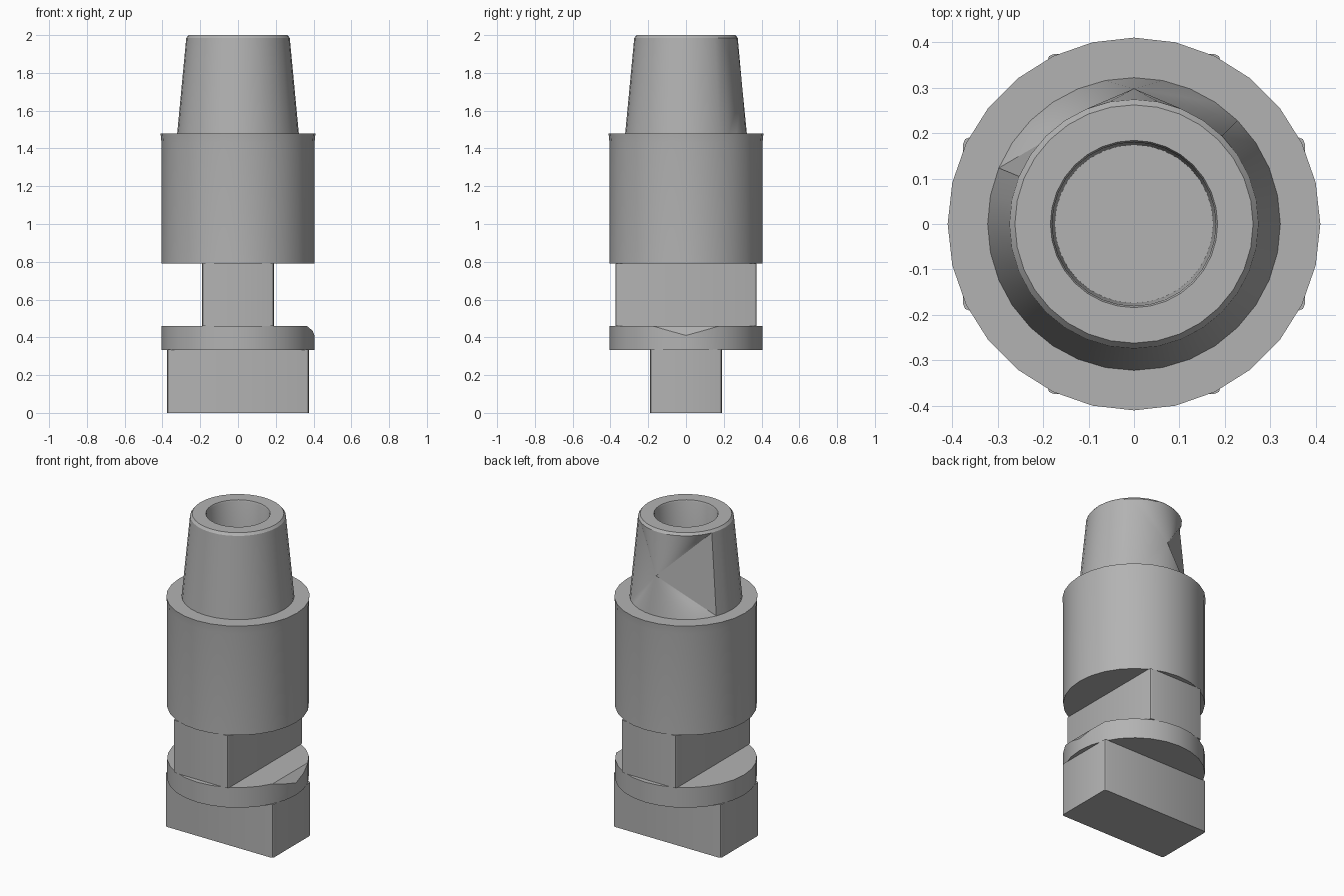
import bpy, bmesh, math

cube = bpy.data.objects.get("Cube")
if cube:
    bpy.data.objects.remove(cube, do_unlink=True)

steel = bpy.data.materials.new("grey steel")
steel.use_nodes = True
steel.diffuse_color = (0.45, 0.45, 0.45, 1)
steel.node_tree.nodes["Principled BSDF"].inputs["Base Color"].default_value = (0.45, 0.45, 0.45, 1)


def finish(name, bm):
    """Turn a bmesh into a smooth-shaded object with sharp edges."""
    bmesh.ops.recalc_face_normals(bm, faces=bm.faces)
    mesh = bpy.data.meshes.new(name)
    bm.to_mesh(mesh)
    bm.free()
    mesh.materials.append(steel)
    obj = bpy.data.objects.new(name, mesh)
    bpy.context.collection.objects.link(obj)
    bpy.ops.object.select_all(action='DESELECT')
    obj.select_set(True)
    bpy.context.view_layer.objects.active = obj
    bpy.ops.object.shade_smooth_by_angle(angle=math.radians(30))
    return obj


def lathe(profile, sides):
    """Revolve (radius, height) points about z and cap both ends."""
    bm = bmesh.new()
    rings = []
    for r, z in profile:
        angles = [math.tau * i / sides for i in range(sides)]
        rings.append([bm.verts.new((r * math.cos(a), r * math.sin(a), z)) for a in angles])
    walls = []
    for low, high in zip(rings, rings[1:]):
        walls.append([bm.faces.new((low[i], low[(i + 1) % sides], high[(i + 1) % sides], high[i]))
                      for i in range(sides)])
    bm.faces.new(rings[0])
    bm.faces.new(rings[-1])
    return bm, rings, walls


def block(name, half_x, half_y, bottom, top):
    """Box with slightly softened upright edges."""
    bm = bmesh.new()
    bmesh.ops.create_cube(bm, size=2)
    for v in bm.verts:
        v.co = (v.co.x * half_x, v.co.y * half_y, top if v.co.z > 0 else bottom)
    upright = [e for e in bm.edges if abs(e.verts[0].co.z - e.verts[1].co.z) > 0.01]
    bmesh.ops.bevel(bm, geom=upright, offset=0.015, segments=2, profile=0.5, affect='EDGES')
    finish(name, bm)


# Crossed flats: lower tang runs side to side, neck runs front to back
block("lower_tang", 0.376, 0.191, 0, 0.335)
block("neck_tang", 0.191, 0.374, 0.46, 0.79)

# Flange disc, with a shallow nick in its upper edge
bm, rings, walls = lathe([(0.405, 0.333), (0.405, 0.46)], 28)
rim = rings[-1]
bmesh.ops.connect_verts(bm, verts=[rim[2], rim[-2]])
rim[0].co.z -= 0.05
for v in (rim[1], rim[-1]):
    v.co.z -= 0.025
finish("flange_disc", bm)

# Main collar with a faint lip at the top
bm, rings, walls = lathe([(0.405, 0.79), (0.405, 1.43), (0.41, 1.48)], 28)
finish("main_collar", bm)

# Tapered socket with chamfered rim and bore
bm, rings, walls = lathe([(0.322, 1.48), (0.274, 1.985), (0.262, 2.0),
                          (0.184, 2.0), (0.18, 1.99), (0.174, 1.5)], 32)
# Flattened facets on the back of the taper, meeting at one point
patch = bmesh.ops.dissolve_faces(bm, faces=walls[0][4:14])["region"]
centre = bmesh.ops.poke(bm, faces=patch)["verts"][0]
centre.co = (0, 0.298, 1.72)
finish("tapered_socket", bm)
